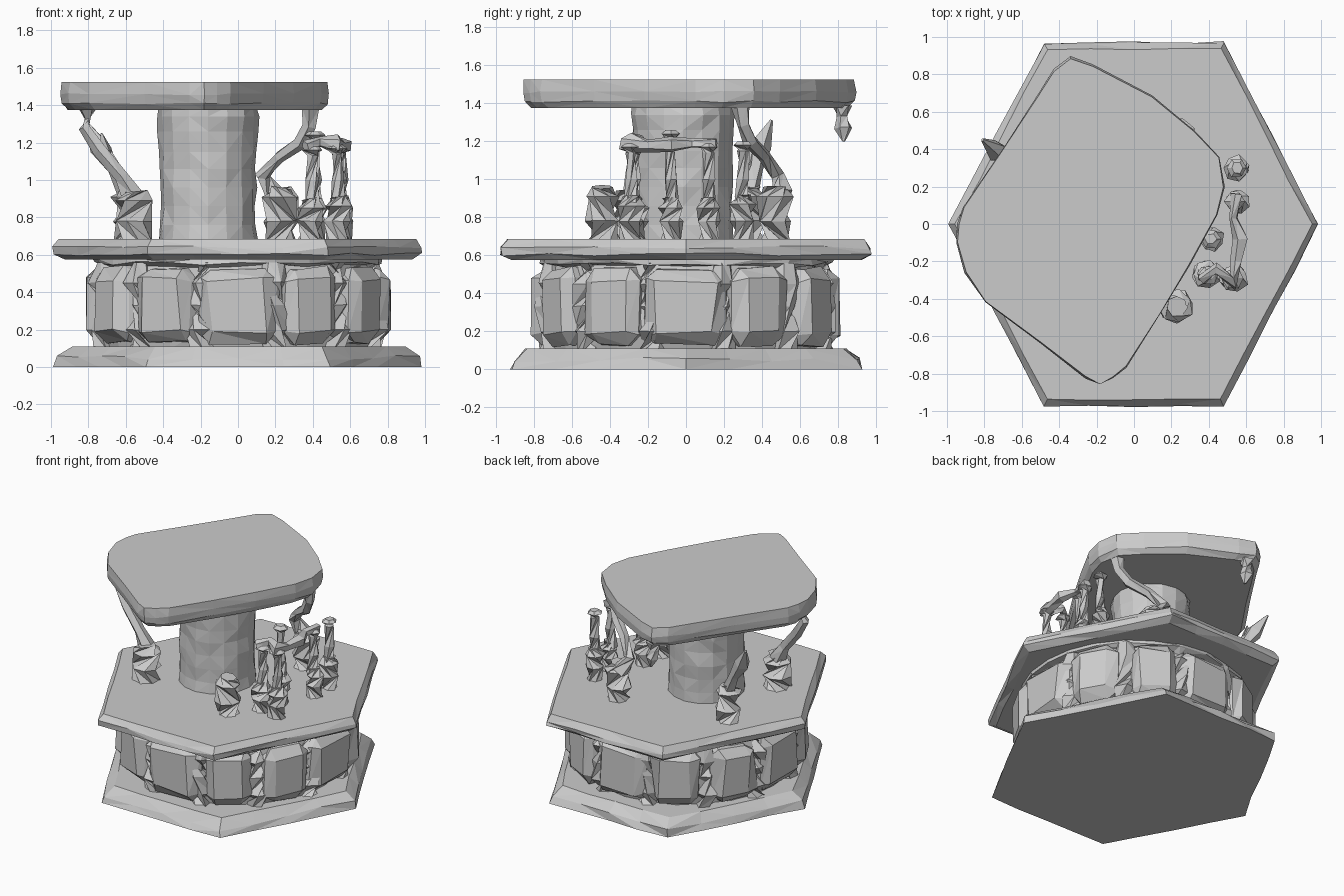
import bpy, bmesh, math, random
from mathutils import Vector, Matrix

random.seed(7)


def rnd(a):
    return random.uniform(-a, a)


def finish(bm, name):
    bmesh.ops.recalc_face_normals(bm, faces=bm.faces)
    me = bpy.data.meshes.new(name)
    bm.to_mesh(me)
    bm.free()
    ob = bpy.data.objects.new(name, me)
    bpy.context.collection.objects.link(ob)
    return ob


def loft(bm, rings):
    # skin a list of point rings and cap both ends
    vs = [[bm.verts.new(p) for p in ring] for ring in rings]
    n = len(vs[0])
    for a, b in zip(vs, vs[1:]):
        for i in range(n):
            j = (i + 1) % n
            if random.random() < 0.5:
                bm.faces.new((a[i], a[j], b[j]))
                bm.faces.new((a[i], b[j], b[i]))
            else:
                bm.faces.new((a[i], a[j], b[i]))
                bm.faces.new((a[j], b[j], b[i]))
    bm.faces.new(vs[0][::-1])
    bm.faces.new(vs[-1])


def slab(name, outline, profile, centre=(0, 0), jit=0.012):
    # chipped stone plate: outline scaled per profile level (scale, z)
    rings = []
    cx, cy = centre
    for k, (s, z) in enumerate(profile):
        dz = 0 if k in (0, len(profile) - 1) else jit
        rings.append([(cx + (x - cx) * (s + rnd(jit)), cy + (y - cy) * (s + rnd(jit)), z + rnd(dz))
                      for x, y in outline])
    bm = bmesh.new()
    loft(bm, rings)
    return finish(bm, name)


def split(points, n):
    out = []
    for a, b in zip(points, points[1:] + points[:1]):
        for i in range(n):
            t = i / n
            out.append((a[0] + (b[0] - a[0]) * t, a[1] + (b[1] - a[1]) * t))
    return out


def limb(name, path, radii, sides=6, jit=0.1):
    # faceted tube following a path, ragged like stone or dead wood
    pts = [Vector(p) for p in path]
    rings = []
    for i, p in enumerate(pts):
        d = pts[min(i + 1, len(pts) - 1)] - pts[max(i - 1, 0)]
        q = d.to_track_quat('Z', 'Y')
        ring = []
        for k in range(sides):
            a = 2 * math.pi * k / sides
            r = radii[i] * (1 + rnd(jit))
            ring.append(p + q @ Vector((r * math.cos(a), r * math.sin(a), 0)))
        rings.append(ring)
    bm = bmesh.new()
    loft(bm, rings)
    return finish(bm, name)


def hexagon(rx, hx, ry):
    return split([(rx, 0), (hx, ry), (-hx, ry), (-rx, 0), (-hx, -ry), (hx, -ry)], 4)


# hexagonal foot and floor plates
slab("foot_plate", hexagon(0.985, 0.49, 0.92), [(1, 0), (0.985, 0.05), (0.91, 0.11)])
slab("floor_plate", hexagon(0.99, 0.485, 0.975),
     [(0.94, 0.575), (0.995, 0.605), (0.995, 0.64), (0.96, 0.685)], jit=0.009)

# drum between the plates
circle = [(math.cos(i * math.pi / 12), math.sin(i * math.pi / 12)) for i in range(24)]
slab("drum_core", circle, [(0.73, 0.1), (0.75, 0.2), (0.75, 0.45), (0.73, 0.54), (0.77, 0.555), (0.77, 0.58)])

# ring of dressed stone blocks
for i in range(12):
    a = i * math.pi / 6
    wide = 0.42 if i % 3 == 0 else 0.32
    bm = bmesh.new()
    bmesh.ops.create_cube(bm, size=1)
    bmesh.ops.scale(bm, vec=(0.22, wide, 0.4), verts=bm.verts)
    bmesh.ops.bevel(bm, geom=bm.edges[:], offset=0.06, segments=1, affect='EDGES')
    bmesh.ops.triangulate(bm, faces=[f for f in bm.faces if f.calc_area() < 0.03])
    for v in bm.verts:
        v.co += Vector((rnd(0.012), rnd(0.02), rnd(0.015)))
    reach = 0.70 if i % 3 == 0 else 0.715
    bm.transform(Matrix.Rotation(a, 4, 'Z') @ Matrix.Translation((reach, 0, 0.33)))
    finish(bm, "drum_block")

# rough rubble filling the joints between blocks
for i in range(12):
    a = (i + 0.5) * math.pi / 6
    x, y = 0.73 * math.cos(a), 0.73 * math.sin(a)
    limb("joint_rubble", [(x, y, 0.1), (x + rnd(0.02), y, 0.2), (x, y + rnd(0.02), 0.33),
                          (x, y, 0.45), (x, y, 0.56)], [0.07, 0.08, 0.07, 0.08, 0.05], 6, 0.25)

# central column
levels = [0.67, 0.76, 0.86, 0.96, 1.06, 1.15, 1.26, 1.34, 1.39]
limb("column", [(-0.16, -0.015, z) for z in levels],
     [0.265, 0.26, 0.255, 0.26, 0.255, 0.26, 0.265, 0.27, 0.265], 16, 0.03)

# tilted slab on top
top = [(-0.34, 0.90), (-0.22, 0.855), (0.1, 0.69), (0.33, 0.5), (0.46, 0.36), (0.49, 0.2),
       (0.45, 0.05), (0.3, -0.22), (0.14, -0.49), (-0.04, -0.77), (-0.11, -0.83), (-0.18, -0.865),
       (-0.26, -0.83), (-0.5, -0.64), (-0.8, -0.42), (-0.91, -0.26), (-0.95, -0.1), (-0.95, 0),
       (-0.92, 0.09), (-0.7, 0.41), (-0.52, 0.69), (-0.43, 0.83)]
slab("top_slab", top, [(0.94, 1.375), (0.985, 1.41), (0.995, 1.46), (0.985, 1.525)],
     (-0.22, 0.0), 0.007)

# short candle-like stumps: x, y, radius, top
stumps = [(0.23, -0.44, 0.09, 0.96), (0.53, -0.29, 0.07, 0.91), (0.38, -0.27, 0.07, 0.9),
          (0.41, -0.08, 0.065, 0.9), (0.55, 0.12, 0.06, 0.9), (0.55, 0.30, 0.065, 0.92),
          (0.23, 0.47, 0.09, 0.96), (-0.55, -0.3, 0.1, 0.94), (-0.58, 0.34, 0.085, 0.96)]
for x, y, r, h in stumps:
    limb("stump", [(x, y, 0.67), (x, y, 0.78), (x + rnd(0.01), y, h - 0.05), (x, y, h)],
         [r * 0.95, r, r * 1.05, r * 0.65], 7, 0.1)

# tall thin rods with flared heads rising from the right-hand stumps
for x, y, h in [(0.53, -0.29, 1.19), (0.41, -0.08, 1.26), (0.54, 0.12, 1.19), (0.55, 0.30, 1.2),
                (0.40, -0.27, 1.18)]:
    limb("rod", [(x, y, 0.86), (x + rnd(0.01), y, 1.0), (x, y, h - 0.05), (x, y, h - 0.02), (x, y, h)],
         [0.045, 0.035, 0.03, 0.055, 0.03], 6, 0.15)

# ragged web linking the rod heads
limb("rod_bridge", [(0.36, -0.3, 1.18), (0.44, -0.24, 1.2), (0.53, -0.31, 1.19), (0.55, -0.2, 1.18),
                    (0.57, -0.08, 1.18), (0.53, 0.03, 1.19), (0.55, 0.16, 1.19)],
     [0.03, 0.03, 0.05, 0.035, 0.045, 0.025, 0.03], 5, 0.2)

# twisted struts reaching from stumps to the top slab
limb("left_strut", [(-0.56, -0.28, 0.92), (-0.62, -0.28, 1.02), (-0.74, -0.26, 1.16), (-0.82, -0.24, 1.28),
                    (-0.81, -0.24, 1.39)], [0.06, 0.04, 0.035, 0.035, 0.055], 5, 0.15)
limb("back_strut", [(0.2, 0.5, 0.92), (0.13, 0.48, 1.02), (0.22, 0.41, 1.12), (0.33, 0.34, 1.2),
                    (0.38, 0.3, 1.29), (0.39, 0.29, 1.39)], [0.06, 0.04, 0.035, 0.04, 0.035, 0.05], 5, 0.15)

# broken spikes and hanging fragments
limb("broken_spike", [(-0.6, 0.34, 0.94), (-0.66, 0.37, 1.06), (-0.74, 0.39, 1.18), (-0.81, 0.45, 1.31)],
     [0.05, 0.04, 0.055, 0.008], 5, 0.15)
limb("spike_splinter", [(-0.68, 0.36, 1.08), (-0.71, 0.35, 1.16), (-0.73, 0.33, 1.25)],
     [0.03, 0.035, 0.006], 4, 0.15)
limb("hanging_fragment", [(-0.31, 0.82, 1.39), (-0.31, 0.82, 1.33), (-0.3, 0.83, 1.27), (-0.29, 0.83, 1.2)],
     [0.055, 0.03, 0.045, 0.008], 5, 0.15)
